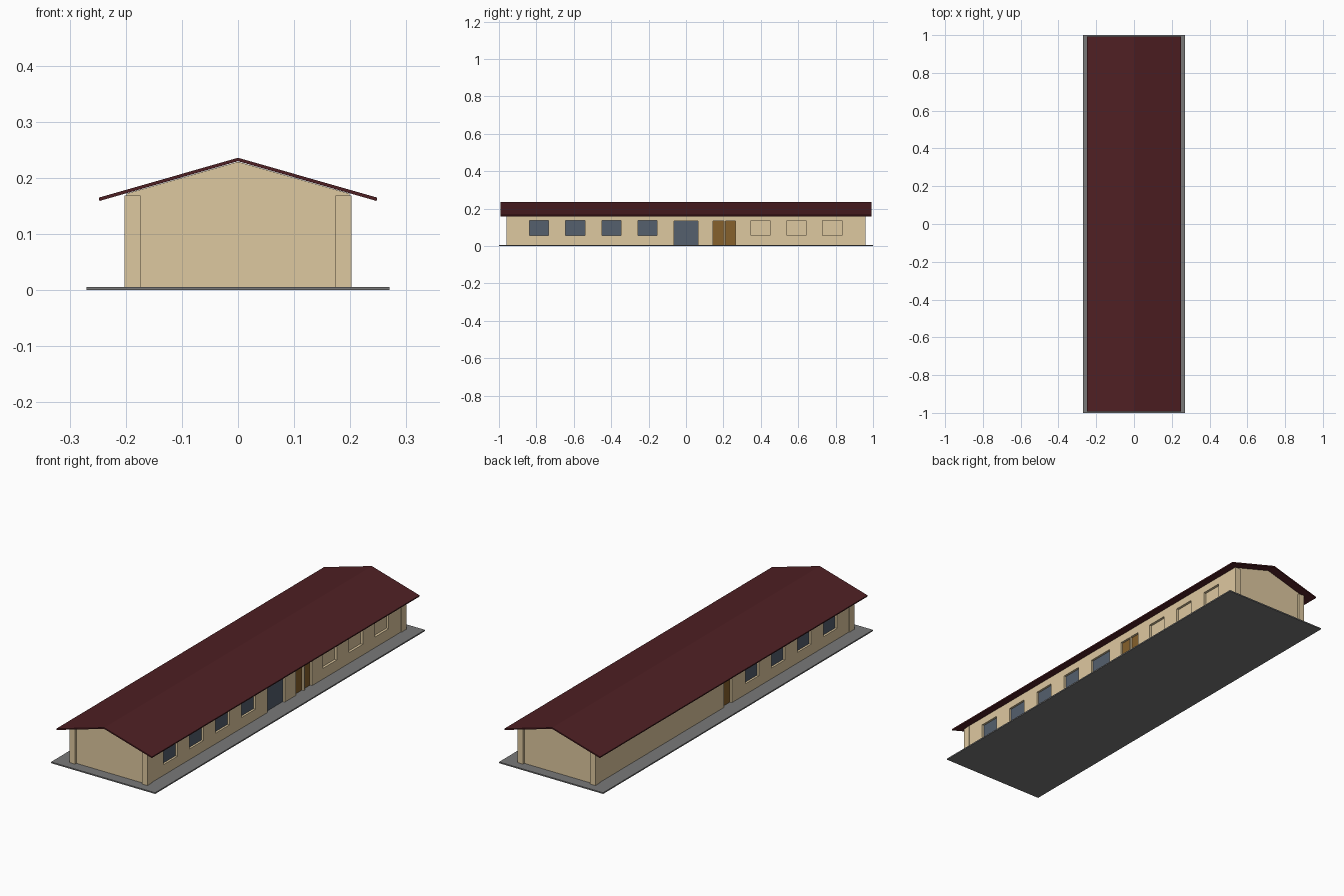
import bpy, bmesh
from mathutils import Matrix, Vector

if "Cube" in bpy.data.objects:
    bpy.data.objects.remove(bpy.data.objects["Cube"])


def material(name, rgb):
    m = bpy.data.materials.new(name)
    m.diffuse_color = (*rgb, 1)
    m.use_nodes = True
    m.node_tree.nodes["Principled BSDF"].inputs["Base Color"].default_value = m.diffuse_color
    return m


TAN = material("tan_wall", (0.73, 0.58, 0.35))
RED = material("dark_red_roof", (0.078, 0.014, 0.017))
GLASS = material("blue_grey_glass", (0.09, 0.115, 0.155))
WOOD = material("brown_wood", (0.24, 0.12, 0.025))
GREY = material("grey_slab", (0.19, 0.19, 0.19))


def finish(name, bm, mat):
    bmesh.ops.recalc_face_normals(bm, faces=bm.faces)
    me = bpy.data.meshes.new(name)
    bm.to_mesh(me)
    bm.free()
    ob = bpy.data.objects.new(name, me)
    bpy.context.collection.objects.link(ob)
    if mat:
        me.materials.append(mat)
    return ob


def add_box(bm, lo, hi):
    lo, hi = Vector(lo), Vector(hi)
    m = Matrix.Translation((lo + hi) / 2) @ Matrix.Diagonal((*(hi - lo), 1))
    bmesh.ops.create_cube(bm, size=1, matrix=m)


def box(name, lo, hi, mat):
    bm = bmesh.new()
    add_box(bm, lo, hi)
    return finish(name, bm, mat)


def prism(name, profile, y, mat):
    # extrude an x-z profile from -y to y
    bm = bmesh.new()
    f = bm.faces.new([bm.verts.new((x, -y, z)) for x, z in profile])
    ext = bmesh.ops.extrude_face_region(bm, geom=[f])
    verts = [v for v in ext["geom"] if isinstance(v, bmesh.types.BMVert)]
    bmesh.ops.translate(bm, verts=verts, vec=(0, 2 * y, 0))
    return finish(name, bm, mat)


FLOOR = 0.006     # top of the slab
WALL_X = 0.199    # outer face of the long walls
WALL_Y = 0.95     # outer face of the gable walls
DEPTH = 0.012     # recess of windows and doors

# ground slab, gabled body and pitched roof
box("ground_slab", (-0.27, -1, 0), (0.27, 1, FLOOR), GREY)
walls = prism("walls", [(-WALL_X, FLOOR), (WALL_X, FLOOR), (WALL_X, 0.172),
                        (0, 0.229), (-WALL_X, 0.172)], WALL_Y, TAN)
prism("roof", [(-0.248, 0.165), (0, 0.236), (0.248, 0.165),
               (0.247, 0.159), (0, 0.230), (-0.247, 0.159)], 0.992, RED)

# corner pillars
for sx in (-1, 1):
    for sy in (-1, 1):
        xs = sorted((sx * 0.174, sx * 0.202))
        ys = sorted((sy * 0.925, sy * 0.96))
        box("corner_pillar", (xs[0], ys[0], FLOOR), (xs[1], ys[1], 0.169), TAN)

# openings: name, side, y range, z range, panel material (None = blank recess)
WIN_Z, DOOR_Z = (0.056, 0.137), (FLOOR, 0.134)
openings = []
for i in range(4):
    y = -0.785 + 0.193 * i
    for side in (-1, 1):
        openings.append(("window", side, (y - 0.051, y + 0.051), WIN_Z, GLASS))
for i in range(3):
    y = 0.398 + 0.192 * i
    openings.append(("blank_window", 1, (y - 0.051, y + 0.051), WIN_Z, None))
openings += [
    ("glass_door", 1, (-0.065, 0.063), DOOR_Z, GLASS),
    ("wood_door", 1, (0.145, 0.204), DOOR_Z, WOOD),
    ("wood_door", 1, (0.212, 0.265), DOOR_Z, WOOD),
    ("side_door", -1, (-0.055, 0.003), DOOR_Z, WOOD),
]

# recess cutters and the panels set inside them
cut = bmesh.new()
for name, side, (y0, y1), (z0, z1), mat in openings:
    inner = WALL_X - DEPTH
    xs = sorted((side * inner, side * (WALL_X + 0.02)))
    low = z0 if z0 > FLOOR else 0.0
    add_box(cut, (xs[0], y0, low), (xs[1], y1, z1))
    if mat:
        xs = sorted((side * (inner - 0.003), side * (inner + 0.002)))
        box(name, (xs[0], y0, z0), (xs[1], y1, z1), mat)
cutter = finish("opening_cutter", cut, TAN)
cutter.hide_render = True
cutter.hide_viewport = True
mod = walls.modifiers.new("openings", 'BOOLEAN')
mod.operation = 'DIFFERENCE'
mod.solver = 'EXACT'
mod.object = cutter
